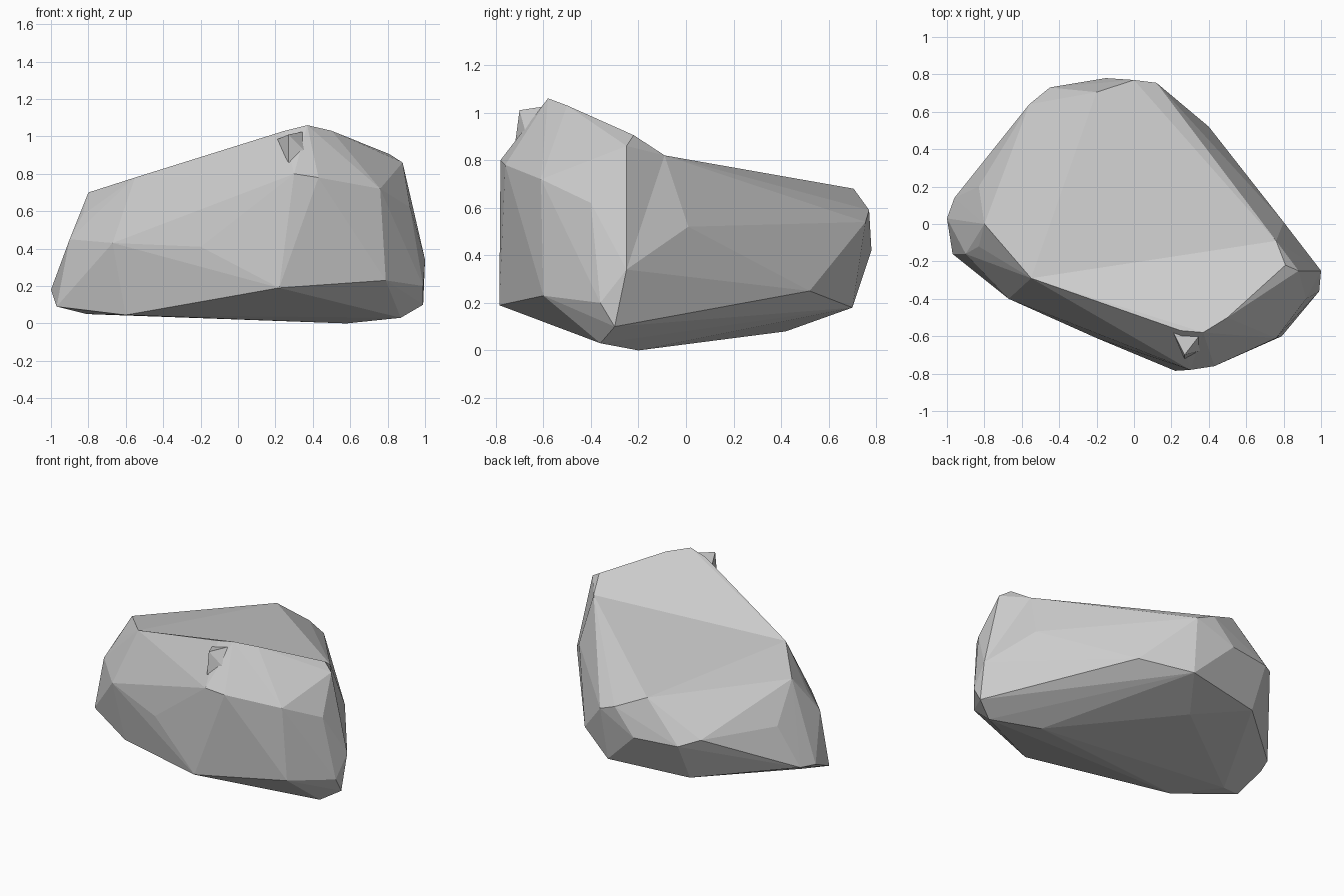
import bpy, bmesh

if "Cube" in bpy.data.objects:
    bpy.data.objects.remove(bpy.data.objects["Cube"])


def chunk(name, points):
    """Flat-faced convex stone piece wrapped around a few corner points."""
    bm = bmesh.new()
    for p in points:
        bm.verts.new(p)
    res = bmesh.ops.convex_hull(bm, input=bm.verts[:])
    loose = {g for g in res["geom_interior"] + res["geom_unused"]
             if isinstance(g, bmesh.types.BMVert) and g.is_valid and not g.link_faces}
    bmesh.ops.delete(bm, geom=list(loose), context='VERTS')
    bmesh.ops.recalc_face_normals(bm, faces=bm.faces[:])
    me = bpy.data.meshes.new(name)
    bm.to_mesh(me)
    bm.free()
    ob = bpy.data.objects.new(name, me)
    bpy.context.collection.objects.link(ob)
    return ob


# corners shared by both main pieces: rim crease and underside
crease = [(-.55, -.29, .78), (-.83, -.12, .58), (.76, -.09, .82)]
foot = [(-.81, -.1, .05), (-.6, -.36, .045), (.58, -.2, 0), (.87, -.36, .03)]
left_corner = [(-.97, -.16, .09), (-.9, -.16, .45), (-.67, -.4, .43)]
right_corner = [(1, -.25, .34), (.99, -.3, .1)]

# low sloping slab at the back
chunk("rock_back", crease + foot + left_corner + right_corner + [
    (-.8, 0, .7), (-1, .03, .18), (-.96, .14, .19), (-.83, .2, .46),
    (-.56, .64, .46), (-.45, .73, .42), (-.2, .705, .68), (-.15, .78, .42),
    (0, .77, .59), (.12, .755, .54), (.4, .52, .25), (.1, .7, .18),
    (-.45, .6, .16), (.8, .01, .52), (.53, .29, .55), (-.1, .42, .08)])

# tall ridge along the front
chunk("rock_front", crease + foot + left_corner + right_corner + [
    (.81, -.22, .905), (.88, -.25, .86),
    (.37, -.58, 1.06), (.25, -.57, 1.03), (.5, -.5, 1.03),
    (.3, -.78, .8), (.43, -.76, .78), (.22, -.785, .19), (-.2, -.61, .41),
    (.76, -.61, .72), (.79, -.6, .23), (.92, -.4, .62), (.99, -.36, .2)])

# small broken shard on the peak
chunk("peak_shard", [(.27, -.7, 1.01), (.37, -.57, 1.03), (.2, -.56, .98),
                     (.38, -.67, .9), (.27, -.72, .86)])
